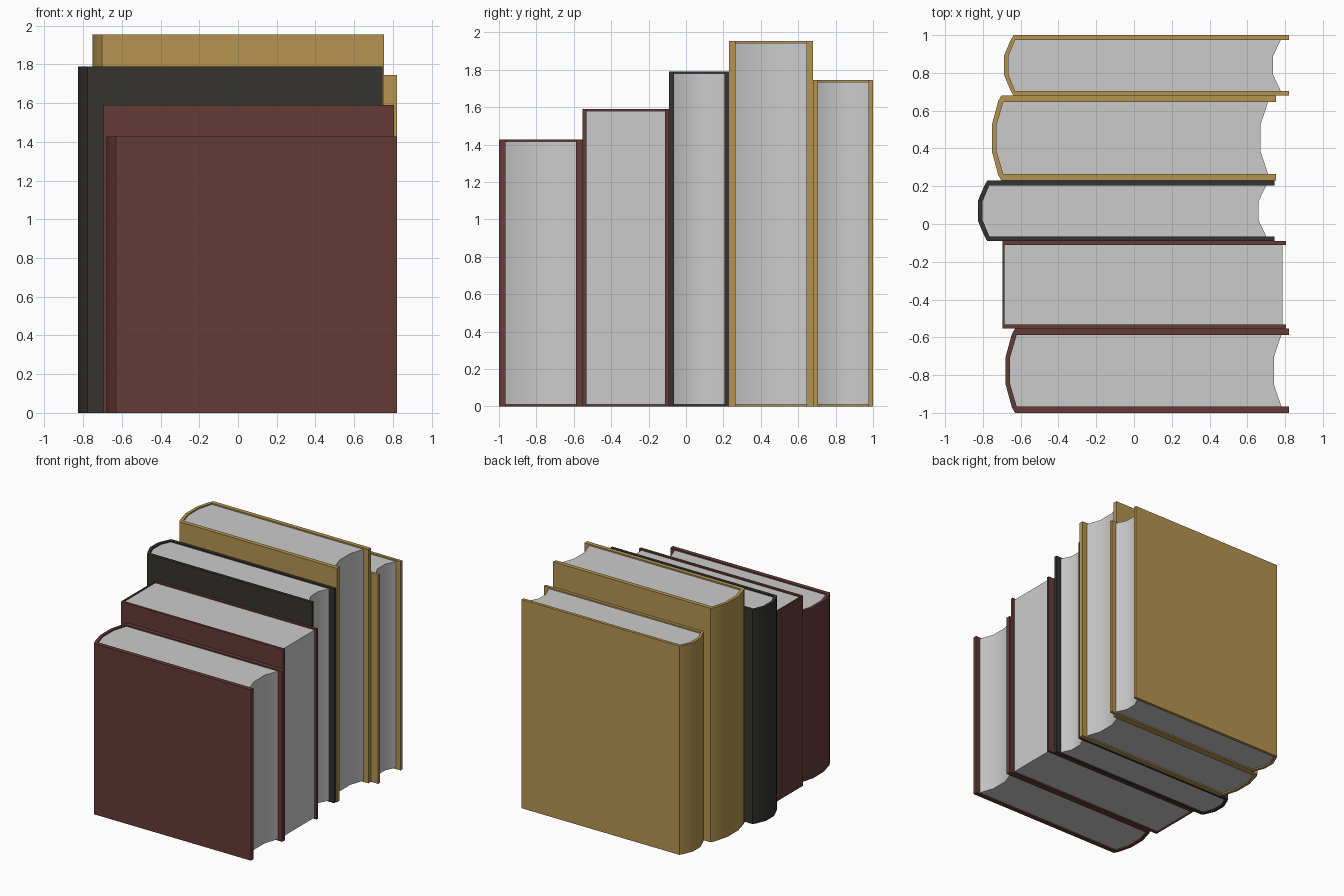
import bpy, bmesh, math

if "Cube" in bpy.data.objects:
    bpy.data.objects.remove(bpy.data.objects["Cube"])

def material(name, rgb):
    m = bpy.data.materials.new(name)
    m.diffuse_color = (*rgb, 1)
    m.use_nodes = True
    m.node_tree.nodes["Principled BSDF"].inputs["Base Color"].default_value = m.diffuse_color
    return m

RED = material("red_cloth", (0.13, 0.043, 0.036))
BLACK = material("black_cloth", (0.035, 0.033, 0.029))
GOLD = material("gold_cloth", (0.46, 0.30, 0.08))

def extrude_profile(name, pts, z0, z1, mat=None):
    """Closed xy outline raised from z0 to z1."""
    bm = bmesh.new()
    face = bm.faces.new([bm.verts.new((x, y, z0)) for x, y in pts])
    top = bmesh.ops.extrude_face_region(bm, geom=[face])["geom"]
    bmesh.ops.translate(bm, vec=(0, 0, z1 - z0),
                        verts=[v for v in top if isinstance(v, bmesh.types.BMVert)])
    bmesh.ops.recalc_face_normals(bm, faces=bm.faces)
    me = bpy.data.meshes.new(name)
    bm.to_mesh(me)
    bm.free()
    ob = bpy.data.objects.new(name, me)
    bpy.context.collection.objects.link(ob)
    if mat:
        me.materials.append(mat)
    bpy.ops.object.select_all(action='DESELECT')
    ob.select_set(True)
    bpy.context.view_layer.objects.active = ob
    bpy.ops.object.shade_smooth_by_angle(angle=math.radians(50))

def mirrored(half, mid):
    """Complete an outline given as (x, distance from mid) pairs on one side."""
    return [(x, mid - d) for x, d in half] + [(x, mid + d) for x, d in reversed(half)]

def book(name, y0, y1, x0, x1, height, board, spine, page_x, mat, rounded=True):
    mid, h = (y0 + y1) / 2, (y1 - y0) / 2
    inner, third = h - board, h * 0.32
    # Half outlines of the spine, from the cover board to the middle
    if rounded:
        outside = [(x0 + 0.05, h), (x0 + 0.033, h - 0.03), (x0, third)]
        inside = [(x0 + spine + 0.035, inner), (x0 + spine, third)]
        fore = [(page_x, inner), (page_x - 0.04, third)]
    else:
        outside = [(x0, h)]
        inside = [(x0 + spine, inner)]
        fore = [(page_x, inner)]
    lower = [(x1, h)] + outside
    cover = (mirrored(lower, mid) +
             [(x, mid + d) for x, d in [(x1, inner)] + inside] +
             [(x, mid - d) for x, d in reversed([(x1, inner)] + inside)])
    extrude_profile(name + "_cover", cover, 0, height, mat)
    # Page block with a hollow fore edge, slightly shorter than the cover
    pages = mirrored(inside, mid) + mirrored(fore, mid)[::-1]
    extrude_profile(name + "_pages", pages, 0.011, height - 0.011)

# name, y0, y1, spine x, fore edge x, height, board, spine thickness, page edge x
book("short_book", -1.0, -0.553, -0.68, 0.82, 1.427, 0.035, 0.024, 0.78, RED)
book("square_book", -0.553, -0.09, -0.695, 0.805, 1.59, 0.021, 0.009, 0.785, RED, False)
book("black_book", -0.09, 0.23, -0.827, 0.745, 1.79, 0.025, 0.026, 0.70, BLACK)
book("tall_book", 0.23, 0.68, -0.752, 0.753, 1.955, 0.035, 0.025, 0.71, GOLD)
book("back_book", 0.68, 1.0, -0.688, 0.82, 1.745, 0.025, 0.024, 0.777, GOLD)
